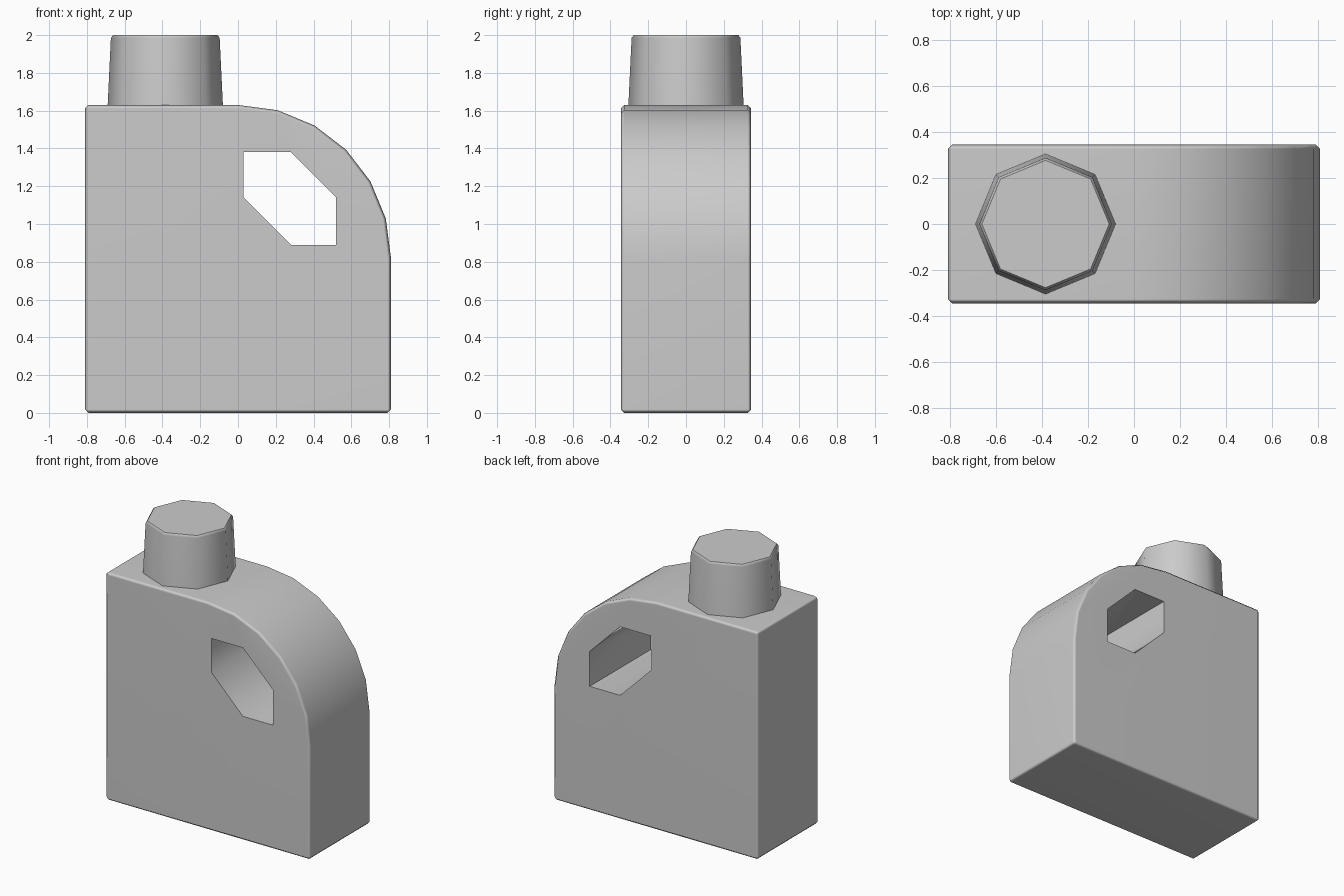
import bpy, bmesh
from math import sin, cos, pi, radians

if "Cube" in bpy.data.objects:
    bpy.data.objects.remove(bpy.data.objects["Cube"])


def finish(bm, name, bevel=0.0):
    bmesh.ops.recalc_face_normals(bm, faces=bm.faces)
    if bevel:
        sharp = [e for e in bm.edges if e.calc_face_angle(0) > radians(50)]
        bmesh.ops.bevel(bm, geom=sharp, offset=bevel, segments=1,
                        affect='EDGES', profile=0.5)
    mesh = bpy.data.meshes.new(name)
    bm.to_mesh(mesh)
    bm.free()
    obj = bpy.data.objects.new(name, mesh)
    bpy.context.collection.objects.link(obj)
    return obj


def slab(name, profile, half_depth, bevel=0.0):
    """Extrude an (x, z) outline along y."""
    bm = bmesh.new()
    face = bm.faces.new([bm.verts.new((x, -half_depth, z)) for x, z in profile])
    new = bmesh.ops.extrude_face_region(bm, geom=[face], use_keep_orig=True)['geom']
    verts = [v for v in new if isinstance(v, bmesh.types.BMVert)]
    bmesh.ops.translate(bm, verts=verts, vec=(0, 2 * half_depth, 0))
    return finish(bm, name, bevel)


def smooth(obj):
    bpy.ops.object.select_all(action='DESELECT')
    obj.select_set(True)
    bpy.context.view_layer.objects.active = obj
    bpy.ops.object.shade_smooth_by_angle(angle=radians(50))
    obj.modifiers.new("weighted", 'WEIGHTED_NORMAL').keep_sharp = True


# Container body with one rounded shoulder
R = 0.81
arc = [(R * sin(i * pi / 12), 0.82 + R * cos(i * pi / 12)) for i in range(7)]
body = slab("body", [(-R, 0), (-R, 1.63)] + arc + [(R, 0)], 0.345, 0.018)

# Hand hole cut right through
hole = [(0.03, 1.38), (0.28, 1.38), (0.52, 1.14), (0.52, 0.89), (0.28, 0.89), (0.03, 1.14)]
cutter = slab("handle_cutter", hole, 0.5)
cutter.hide_render = True
cut = body.modifiers.new("handle_hole", 'BOOLEAN')
cut.operation, cut.solver, cut.object = 'DIFFERENCE', 'EXACT', cutter
bpy.context.view_layer.objects.active = body
bpy.ops.object.modifier_apply(modifier=cut.name)
bpy.data.objects.remove(cutter)
smooth(body)

# Tapered eight-sided cap
bm = bmesh.new()
rings = [[bm.verts.new((-0.385 + r * cos(i * pi / 4), r * sin(i * pi / 4), z))
          for i in range(8)]
         for r, z in ((0.307, 1.615), (0.305, 1.63), (0.288, 1.985), (0.277, 2.0))]
for low, high in zip(rings, rings[1:]):
    for i in range(8):
        j = (i + 1) % 8
        bm.faces.new((low[i], low[j], high[j], high[i]))
bm.faces.new(rings[-1])
bm.faces.new(rings[0][::-1])
smooth(finish(bm, "cap"))
